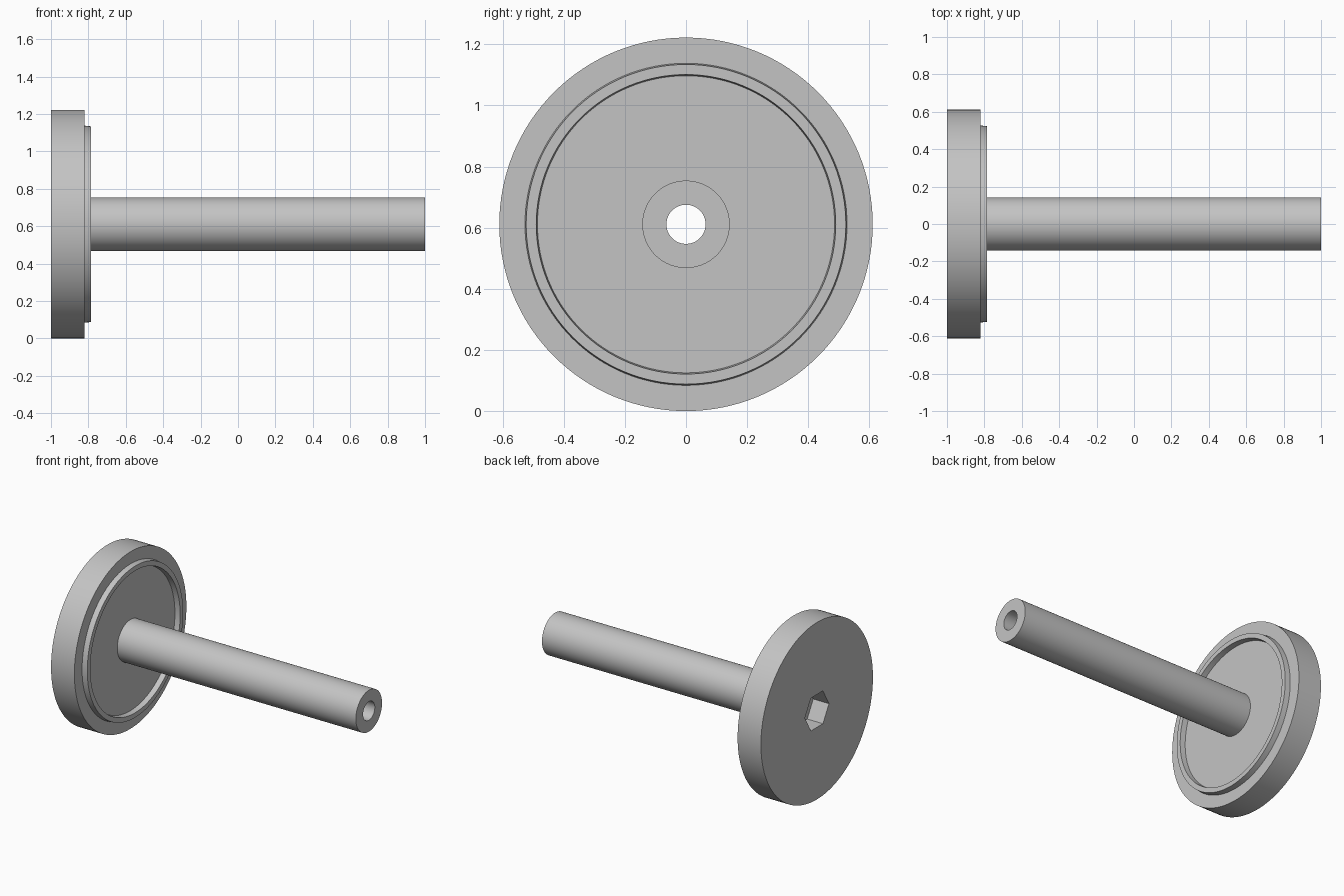
import bpy
import bmesh
import math
from mathutils import Matrix, Vector

cube = bpy.data.objects.get("Cube")
if cube:
    bpy.data.objects.remove(cube, do_unlink=True)

DISC_R, SHAFT_R, BORE_R = 0.611, 0.143, 0.064
BACK, FACE, RIM, END = -1.0, -0.822, -0.785, 1.0
SOCKET_DEPTH, SOCKET_R = 0.12, 0.131

grey = bpy.data.materials.new("plain_grey")
grey.use_nodes = True
colour = (0.55, 0.55, 0.55, 1)
grey.diffuse_color = colour
grey.node_tree.nodes["Principled BSDF"].inputs["Base Color"].default_value = colour


def make_object(name, bm):
    bmesh.ops.recalc_face_normals(bm, faces=bm.faces)
    mesh = bpy.data.meshes.new(name)
    bm.to_mesh(mesh)
    bm.free()
    mesh.materials.append(grey)
    obj = bpy.data.objects.new(name, mesh)
    obj.location.z = DISC_R
    bpy.context.collection.objects.link(obj)
    return obj


def lathe(name, profile, steps=128):
    """Spin a closed (x, radius) outline around the x axis."""
    bm = bmesh.new()
    verts = [bm.verts.new((x, 0, r)) for x, r in profile]
    edges = [bm.edges.new((v, verts[i - 1])) for i, v in enumerate(verts)]
    bmesh.ops.spin(bm, geom=verts + edges, axis=Vector((1, 0, 0)), cent=Vector(),
                   angle=math.tau, steps=steps, use_merge=True)
    bmesh.ops.remove_doubles(bm, verts=bm.verts, dist=1e-5)
    return make_object(name, bm)


# Flanged disc with raised ring, hollow shaft and through bore in one outline
shaft = lathe("flanged_shaft", [
    (BACK, BORE_R), (BACK, DISC_R), (FACE, DISC_R),
    (FACE, 0.527), (RIM, 0.523), (RIM, 0.490), (FACE, 0.486),
    (FACE, SHAFT_R), (END, SHAFT_R), (END, BORE_R)])

# Hexagonal socket sunk into the back of the disc
bm = bmesh.new()
bmesh.ops.create_cone(
    bm, cap_ends=True, segments=6, radius1=SOCKET_R, radius2=SOCKET_R,
    depth=2 * SOCKET_DEPTH,
    matrix=Matrix.Translation((BACK, 0, 0)) @ Matrix.Rotation(math.pi / 2, 4, "Y"))
# Turn the hexagon so its flats lie at top and bottom
top = max(v.co.z for v in bm.verts)
if top > SOCKET_R * 0.95:
    bmesh.ops.rotate(bm, verts=bm.verts, cent=(0, 0, 0),
                     matrix=Matrix.Rotation(math.pi / 6, 3, "X"))
cutter = make_object("socket_cutter", bm)
cutter.hide_render = True

bpy.ops.object.select_all(action="DESELECT")
shaft.select_set(True)
bpy.context.view_layer.objects.active = shaft
cut = shaft.modifiers.new("socket", "BOOLEAN")
cut.operation = "DIFFERENCE"
cut.solver = "EXACT"
cut.object = cutter
bpy.ops.object.modifier_apply(modifier=cut.name)
bpy.data.objects.remove(cutter, do_unlink=True)

bpy.ops.object.shade_smooth_by_angle(angle=math.radians(30))
